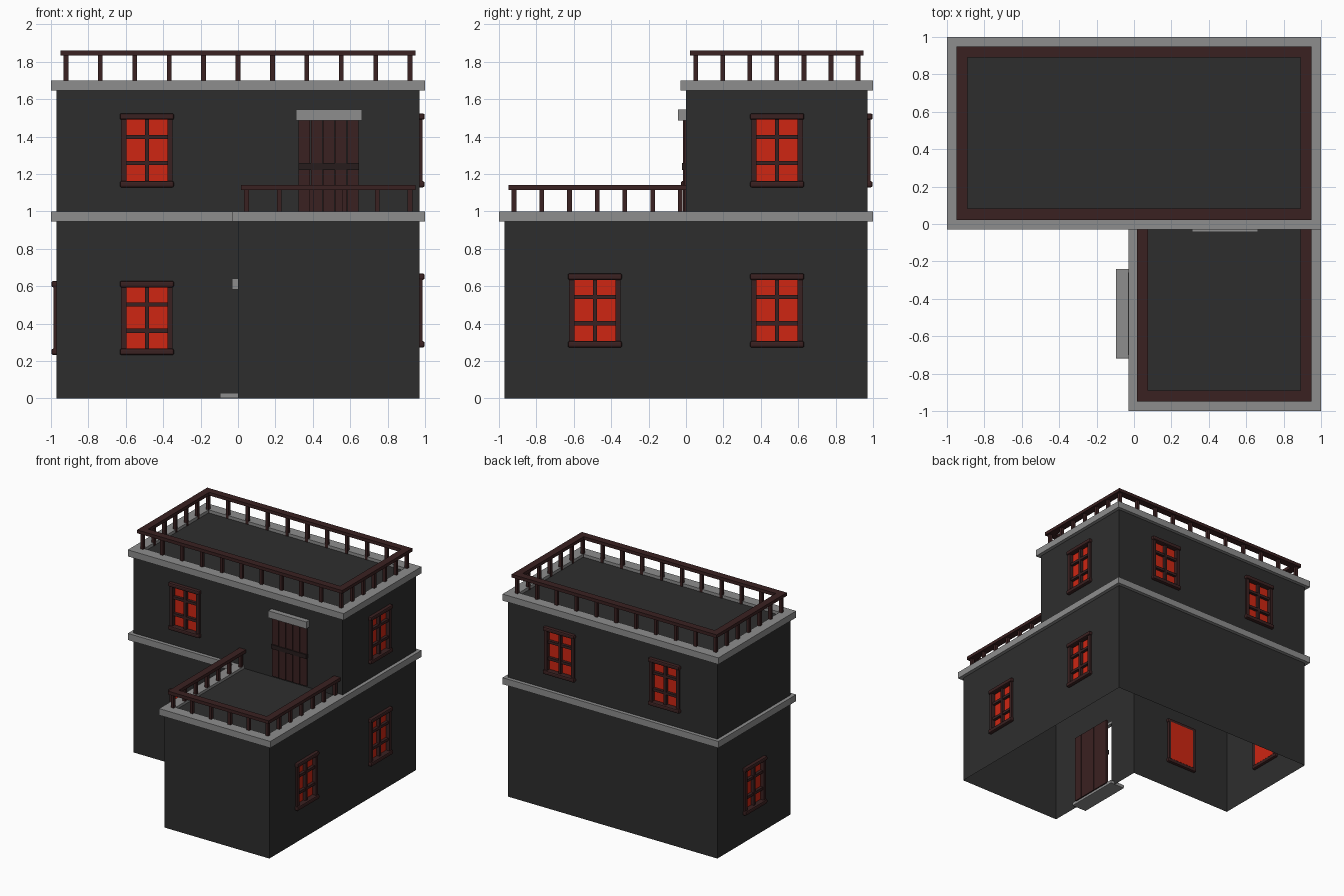
import bpy, bmesh
from math import radians
from mathutils import Matrix, Vector

cube = bpy.data.objects.get("Cube")
if cube:
    bpy.data.objects.remove(cube, do_unlink=True)


def material(name, r, g, b):
    m = bpy.data.materials.new(name)
    m.use_nodes = True
    m.diffuse_color = (r, g, b, 1)
    m.node_tree.nodes["Principled BSDF"].inputs["Base Color"].default_value = (r, g, b, 1)
    return m


CHARCOAL = material("charcoal_wall", 0.027, 0.027, 0.027)
STONE = material("grey_stone", 0.27, 0.27, 0.27)
WOOD = material("dark_red_wood", 0.042, 0.015, 0.015)
IRON = material("dark_bar", 0.02, 0.012, 0.012)
GLASS = material("glowing_red_glass", 0.62, 0.019, 0.006)

# Facing angles: local -y is the outward side of a wall
FRONT, RIGHT, BACK, LEFT = 0, 90, 180, -90


def finish(name, bm, mat, loc=(0, 0, 0), angle=0):
    me = bpy.data.meshes.new(name)
    bm.to_mesh(me)
    bm.free()
    me.materials.append(mat)
    ob = bpy.data.objects.new(name, me)
    ob.location = loc
    ob.rotation_euler.z = radians(angle)
    bpy.context.collection.objects.link(ob)
    return ob


def boxes(name, spans, mat, loc=(0, 0, 0), angle=0, bevel=0):
    """One object made of boxes, each given as x, y and z ranges."""
    bm = bmesh.new()
    for span in spans:
        size = [b - a for a, b in span]
        mid = Vector([(a + b) / 2 for a, b in span])
        bmesh.ops.create_cube(bm, size=1, matrix=Matrix.Translation(mid) @ Matrix.Diagonal((*size, 1)))
    ob = finish(name, bm, mat, loc, angle)
    if bevel:
        mod = ob.modifiers.new("rounding", "BEVEL")
        mod.width, mod.segments = bevel, 2
    return ob


def mid_span(c, w):
    return (c - w / 2, c + w / 2)


def wall(name, start, angle, length, z0, z1, holes=()):
    """Flat wall sheet; holes are (u, z, width, height) by their centre."""
    us, zs = {0, length}, {z0, z1}
    for u, z, w, h in holes:
        us.update(mid_span(u, w))
        zs.update(mid_span(z, h))
    us, zs = sorted(us), sorted(zs)
    bm = bmesh.new()
    for ua, ub in zip(us, us[1:]):
        for za, zb in zip(zs, zs[1:]):
            cu, cz = (ua + ub) / 2, (za + zb) / 2
            if any(abs(cu - u) < w / 2 and abs(cz - z) < h / 2 for u, z, w, h in holes):
                continue
            bm.faces.new([bm.verts.new((u, 0, z)) for u, z in ((ua, za), (ub, za), (ub, zb), (ua, zb))])
    bmesh.ops.remove_doubles(bm, verts=bm.verts, dist=1e-5)
    finish(name, bm, CHARCOAL, (*start, 0), angle)


GW, GH = 0.24, 0.34          # window opening


def window(name, x, y, z, angle):
    loc = (x, y, z)
    boxes(name + "_glass", [(mid_span(0, GW), (0.018, 0.024), mid_span(0, GH))], GLASS, loc, angle)
    jambs = [(mid_span(s * 0.124, 0.028), (-0.016, 0.024), mid_span(0, GH)) for s in (-1, 1)]
    bars = [(mid_span(0, 0.022), (-0.008, 0.018), mid_span(0, GH))]
    bars += [(mid_span(0, GW), (-0.006, 0.018), mid_span(h, 0.022)) for h in (0.072, -0.068)]
    boxes(name + "_frame", jambs + bars, WOOD, loc, angle)
    rails = [(mid_span(0, 0.29), (-0.028, 0.024), mid_span(s * 0.181, 0.034)) for s in (-1, 1)]
    boxes(name + "_head_and_sill", rails, WOOD, loc, angle, bevel=0.01)


def door(name, x, y, z, angle, width, height, depth):
    loc = (x, y, z)
    step = width / 5
    planks = [(mid_span((i - 2) * step, step - 0.004),
               (depth - 0.004 * (i % 2), depth + 0.02), (0, height)) for i in range(5)]
    boxes(name + "_planks", planks, WOOD, loc, angle)
    boxes(name + "_crossbar", [(mid_span(0, width), (depth - 0.01, depth + 0.018),
                                mid_span(height / 2, 0.035))], IRON, loc, angle)


# Storey walls
A, LOW, MID, TOP = 0.97, 0.43, 0.47, 1.326
C = 0.487
hole = lambda u, z: (u, z, GW, GH)
wall("wing_front_wall", (0, -A), FRONT, A, 0, 0.95)
wall("wing_side_wall", (0, 0), LEFT, A, 0, 0.95, [(0.48, 0.3, 0.4, 0.6)])
wall("lower_front_wall", (-A, 0), FRONT, A, 0, 0.95, [hole(A - C, LOW)])
wall("lower_left_wall", (-A, A), LEFT, A, 0, 0.95, [hole(A - C, LOW)])
wall("lower_back_wall", (A, A), BACK, 2 * A, 0, 0.95)
wall("lower_right_wall", (A, -A), RIGHT, 2 * A, 0, 0.95, [hole(A - C, MID), hole(A + C, MID)])
wall("upper_front_wall", (-A, 0), FRONT, 2 * A, 0.95, 1.66, [hole(A - C, TOP)])
wall("upper_left_wall", (-A, A), LEFT, A, 0.95, 1.66)
wall("upper_back_wall", (A, A), BACK, 2 * A, 0.95, 1.66, [hole(A - C, TOP), hole(A + C, TOP)])
wall("upper_right_wall", (A, 0), RIGHT, A, 0.95, 1.66, [hole(C, TOP)])

# Windows
window("lower_front_window", -C, 0, LOW, FRONT)
window("lower_left_window", -A, C, LOW, LEFT)
window("lower_right_window_front", A, -C, MID, RIGHT)
window("lower_right_window_back", A, C, MID, RIGHT)
window("upper_front_window", -C, 0, TOP, FRONT)
window("upper_right_window", A, C, TOP, RIGHT)
window("upper_back_window_a", C, A, TOP, BACK)
window("upper_back_window_b", -C, A, TOP, BACK)

# Doors with lintels and a doorstep
door("terrace_door", 0.485, 0, 0.99, FRONT, 0.325, 0.5, -0.012)
boxes("terrace_lintel", [((0.31, 0.663), (-0.043, 0), (1.487, 1.545))], STONE)
door("entrance_door", 0, -0.48, 0.02, LEFT, 0.39, 0.58, 0.03)
boxes("entrance_lintel", [((-0.032, 0), (-0.7, -0.26), (0.582, 0.64))], STONE)
boxes("doorstep", [((-0.097, 0.04), (-0.72, -0.24), (0, 0.03))], STONE, bevel=0.005)

# Roof decks
boxes("main_roof_deck", [((-0.96, 0.96), (0.01, 0.96), (1.65, 1.675))], CHARCOAL)
boxes("terrace_deck", [((0.01, 0.96), (-0.96, 0.01), (0.94, 0.978)),
                       ((-0.96, 0.96), (0.01, 0.96), (0.94, 0.978))], CHARCOAL)

# Stone cornices
W = 0.09
zr, zt = (1.645, 1.7), (0.945, 1.0)
boxes("roof_cornice", [((-1, 1), (-0.03, W - 0.03), zr), ((-1, 1), (1 - W, 1), zr)]
      + [(xs, (W - 0.03, 1 - W), zr) for xs in ((-1, W - 1), (1 - W, 1))], STONE)
boxes("floor_cornice", [((-1, W - 0.03), (-0.03, W - 0.03), zt), ((-1, 1), (1 - W, 1), zt),
                        ((-1, W - 1), (W - 0.03, 1 - W), zt), ((1 - W, 1), (W - 1, 1 - W), zt),
                        ((-0.03, 1), (-1, W - 1), zt), ((-0.03, W - 0.03), (W - 1, -0.03), zt)], STONE)


def railing(name, runs, z0, z1):
    """Posts and flat handrail along straight runs of (start, end, gaps)."""
    posts, rails = {}, []
    for (xa, ya), (xb, yb), n in runs:
        for i in range(n + 1):
            x, y = xa + (xb - xa) * i / n, ya + (yb - ya) * i / n
            posts[round(x, 3), round(y, 3)] = (mid_span(x, 0.025), mid_span(y, 0.025), (z0, z1 - 0.02))
        r = 0.03
        rails.append(((min(xa, xb) - r, max(xa, xb) + r), (min(ya, yb) - r, max(ya, yb) + r),
                      (z1 - 0.027, z1)))
    boxes(name + "_posts", posts.values(), WOOD)
    boxes(name + "_handrail", rails, WOOD)


# Railings
P, Q = 0.92, 0.052
railing("roof_railing", [((-P, Q), (P, Q), 10), ((-P, P), (P, P), 10),
                         ((-P, Q), (-P, P), 6), ((P, Q), (P, P), 6)], 1.67, 1.86)
railing("terrace_railing", [((0.045, -P), (P, -P), 5), ((0.045, -P), (0.045, -0.03), 6),
                            ((P, -P), (P, -0.03), 6)], 0.97, 1.14)
